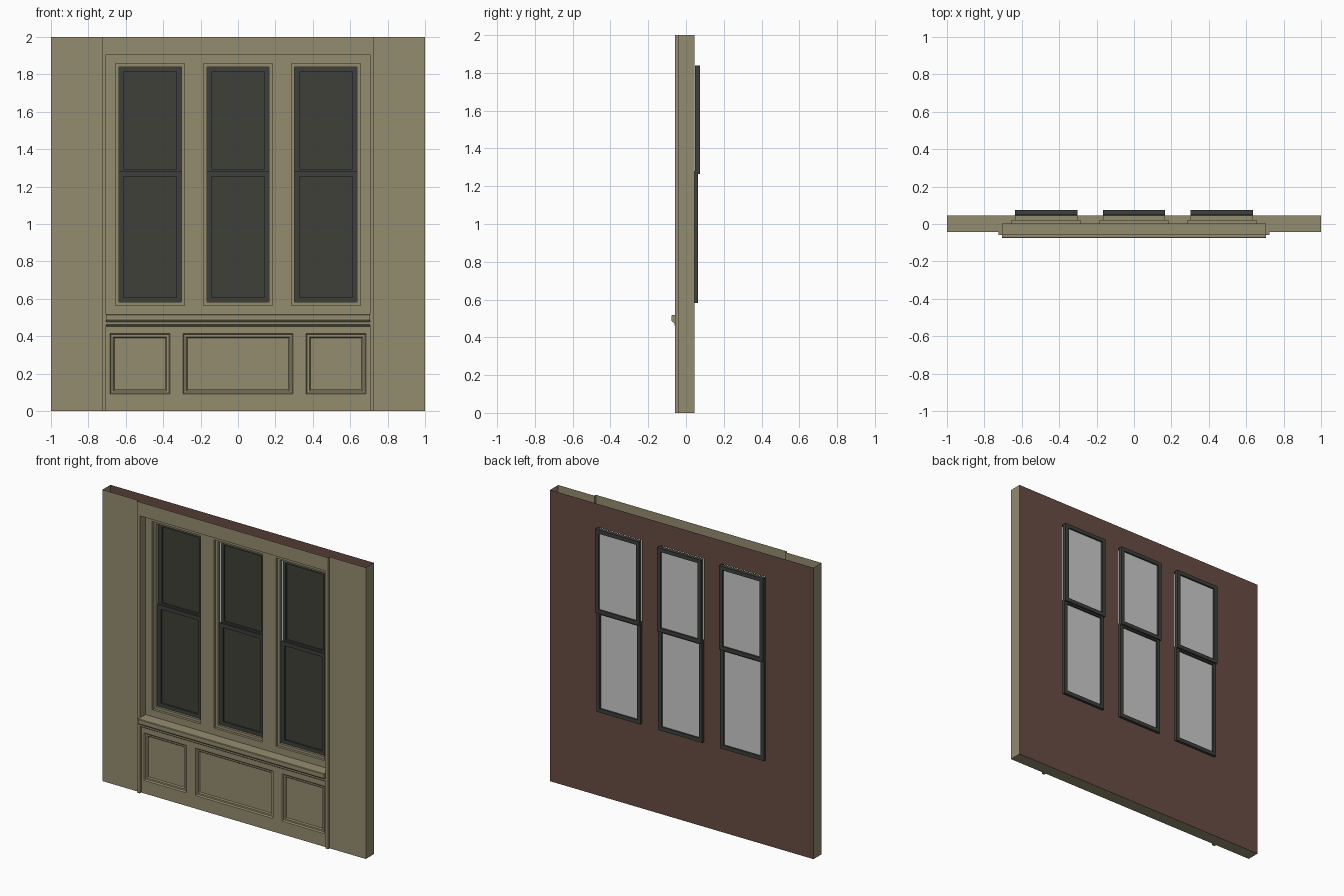
import bpy, bmesh

if "Cube" in bpy.data.objects:
    bpy.data.objects.remove(bpy.data.objects["Cube"])


def material(name, rgb):
    m = bpy.data.materials.new(name)
    m.diffuse_color = (*rgb, 1)
    m.use_nodes = True
    m.node_tree.nodes["Principled BSDF"].inputs["Base Color"].default_value = m.diffuse_color
    return m


BEIGE = material("beige paint", (0.30, 0.265, 0.16))
BROWN = material("brown wall", (0.14, 0.073, 0.056))
DARK = material("dark frame", (0.046, 0.051, 0.044))
PANE = material("dark pane", (0.051, 0.051, 0.041))
PALE = material("pale glass", (0.60, 0.60, 0.60))


# Rectangles are (x0, x1, z0, z1)
def inset(r, d):
    return (r[0] + d, r[1] - d, r[2] + d, r[3] - d)


def corners(r, y):
    return [(r[0], y, r[2]), (r[1], y, r[2]), (r[1], y, r[3]), (r[0], y, r[3])]


def quad(bm, pts):
    return bm.faces.new([bm.verts.new(p) for p in pts])


def plate(bm, r, y, holes=(), back=False):
    """Flat sheet with rectangular holes, facing -y (or +y)."""
    every = [r, *holes]
    xs = sorted({v for q in every for v in q[:2]})
    zs = sorted({v for q in every for v in q[2:]})
    for x0, x1 in zip(xs, xs[1:]):
        for z0, z1 in zip(zs, zs[1:]):
            cx, cz = (x0 + x1) / 2, (z0 + z1) / 2
            if any(h[0] < cx < h[1] and h[2] < cz < h[3] for h in holes):
                continue
            pts = corners((x0, x1, z0, z1), y)
            quad(bm, pts[::-1] if back else pts)


def ring(bm, a, ya, b, yb, sides=(0, 1, 2, 3)):
    """Band joining two rectangles; sides: bottom, right, top, left."""
    p, q = corners(a, ya), corners(b, yb)
    for i in sides:
        j = (i + 1) % 4
        quad(bm, (p[i], p[j], q[j], q[i]))


def finish(name, bm, *mats):
    bmesh.ops.remove_doubles(bm, verts=bm.verts, dist=1e-5)
    bmesh.ops.dissolve_limit(bm, angle_limit=0.01, verts=bm.verts, edges=bm.edges)
    me = bpy.data.meshes.new(name)
    bm.to_mesh(me)
    bm.free()
    for m in mats:
        me.materials.append(m)
    ob = bpy.data.objects.new(name, me)
    bpy.context.collection.objects.link(ob)
    return ob


BACK, FRONT, CASE, NICHE, REBATE = 0.045, -0.042, -0.058, 0.004, 0.021
FULL = (-1, 1, 0, 2)
BAY = (-0.725, 0.725, 0, 2)
OPENING = (-0.705, 0.705, 0, 1.905)
WINDOWS = [(c - 0.167, c + 0.167, 0.582, 1.84) for c in (-0.47, 0, 0.47)]
SURROUNDS = [inset(w, -0.017) for w in WINDOWS]

# Hollow wall shell, open at the top
bm = bmesh.new()
plate(bm, FULL, FRONT, [BAY])
ring(bm, FULL, BACK, FULL, FRONT, (0, 1, 3))
finish("wall_shell", bm, BEIGE)

# Brown outside wall sheet
bm = bmesh.new()
plate(bm, FULL, BACK, WINDOWS, back=True)
finish("outer_wall", bm, BROWN)

# Raised casing around the bay
bm = bmesh.new()
plate(bm, BAY, CASE, [OPENING])
ring(bm, BAY, FRONT, BAY, CASE, (1, 3))
ring(bm, OPENING, CASE, OPENING, NICHE, (1, 2, 3))
for x0, x1 in ((-0.725, -0.705), (0.705, 0.725)):
    foot = (x0, x1, 0, 2)
    ring(bm, foot, FRONT, foot, CASE, (0,))
finish("bay_casing", bm, BEIGE)

# Recessed niche with stepped window surrounds
bm = bmesh.new()
plate(bm, (-0.705, 0.705, 0.45, 1.905), NICHE, SURROUNDS)
for s, w in zip(SURROUNDS, WINDOWS):
    ring(bm, s, NICHE, s, REBATE)
    ring(bm, s, REBATE, w, REBATE)
    ring(bm, w, REBATE, w, BACK)
finish("window_niche", bm, BEIGE)

# Lower panelling with three sunk panels
PANELS = [(-0.685, -0.363, 0.09, 0.415), (-0.295, 0.295, 0.09, 0.415),
          (0.363, 0.685, 0.09, 0.415)]
bm = bmesh.new()
plate(bm, (-0.705, 0.705, 0, 0.48), FRONT, PANELS)
for p in PANELS:
    steps = [(0, FRONT), (0.007, -0.034), (0.018, -0.034), (0.024, -0.026)]
    for (d0, y0), (d1, y1) in zip(steps, steps[1:]):
        ring(bm, inset(p, d0), y0, inset(p, d1), y1)
    plate(bm, inset(p, 0.024), -0.026)
finish("lower_panelling", bm, BEIGE)

# Sill with moulding, a profile extruded along x
profile = [(NICHE, 0.518), (-0.073, 0.518), (-0.076, 0.514), (-0.076, 0.487),
           (-0.07, 0.48), (-0.06, 0.476), (-0.06, 0.462), (-0.05, 0.455),
           (FRONT, 0.452), (NICHE, 0.452)]
bm = bmesh.new()
end = bm.faces.new([bm.verts.new((-0.705, y, z)) for y, z in profile])
ext = bmesh.ops.extrude_face_region(bm, geom=[end], use_keep_orig=True)
bmesh.ops.translate(bm, vec=(1.41, 0, 0),
                    verts=[v for v in ext["geom"] if isinstance(v, bmesh.types.BMVert)])
bmesh.ops.recalc_face_normals(bm, faces=bm.faces)
finish("window_sill", bm, BEIGE)


# Sash windows: lower sash sits in front of the upper one
def sash(name, r, y0, y1):
    hole = inset(r, 0.026)
    bm = bmesh.new()
    plate(bm, r, y0, [hole])
    plate(bm, r, y1, [hole], back=True)
    ring(bm, r, y1, r, y0)
    ring(bm, hole, y0, hole, y1)
    finish(name + "_frame", bm, DARK)
    # Glass plate: dark inside, pale outside
    ym = (y0 + y1) / 2
    bm = bmesh.new()
    plate(bm, hole, ym - 0.002)
    plate(bm, hole, ym + 0.002, back=True)
    bm.normal_update()
    for f in bm.faces:
        f.material_index = int(f.normal.y > 0.5)
    finish(name + "_glass", bm, PANE, PALE)


for side, w in zip(("left", "middle", "right"), WINDOWS):
    sash(side + "_lower_sash", (w[0], w[1], w[2], 1.28), 0.036, 0.063)
    sash(side + "_upper_sash", (w[0], w[1], 1.265, w[3]), 0.048, 0.075)
